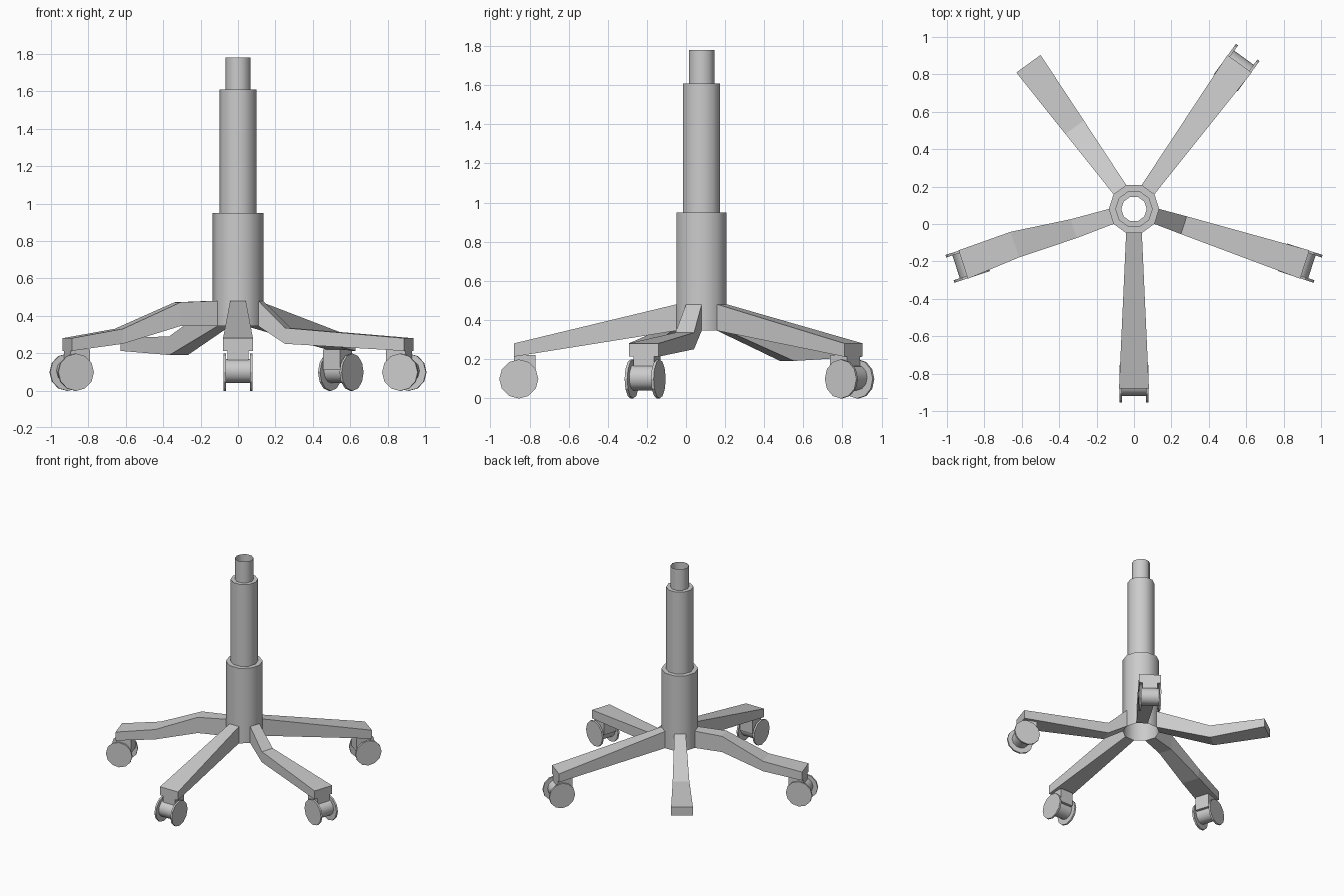
import bpy, bmesh
from math import radians, cos, sin
from mathutils import Matrix, Vector

if "Cube" in bpy.data.objects:
    bpy.data.objects.remove(bpy.data.objects["Cube"])

CENTRE = Vector((0, 0.08, 0))


def finish(bm, name, matrix=Matrix(), smooth=None, fix=True):
    if fix:
        bmesh.ops.recalc_face_normals(bm, faces=bm.faces)
    mesh = bpy.data.meshes.new(name)
    bm.to_mesh(mesh)
    bm.free()
    ob = bpy.data.objects.new(name, mesh)
    bpy.context.collection.objects.link(ob)
    ob.matrix_world = Matrix.Translation(CENTRE) @ matrix
    if smooth:
        bpy.ops.object.select_all(action='DESELECT')
        ob.select_set(True)
        bpy.context.view_layer.objects.active = ob
        bpy.ops.object.shade_smooth_by_angle(angle=radians(smooth))
    return ob


def loft(bm, rings, closed_end=False):
    rows = [[bm.verts.new(p) for p in ring] for ring in rings]
    n = len(rows[0])
    for a, b in zip(rows, rows[1:]):
        for i in range(n):
            j = (i + 1) % n
            bm.faces.new((a[i], a[j], b[j], b[i]))
    if closed_end:
        bm.faces.new(rows[-1])


# Stepped open gas-lift column, ten sided
def column():
    bm = bmesh.new()
    profile = [(0.135, 0.345), (0.135, 0.95), (0.10, 0.95),
               (0.10, 1.61), (0.068, 1.61), (0.068, 1.78)]
    loft(bm, [[(r * cos(radians(36 * i)), r * sin(radians(36 * i)), z)
               for i in range(10)] for r, z in profile])
    finish(bm, "column", smooth=40, fix=False)


# Leg along local +x; mid stations are (radius, half width, shift, bottom, top)
def leg(name, angle, mids):
    stations = [(0.128, 0.042, 0, 0.345, 0.48)] + mids + [(0.96, 0.08, 0, 0.212, 0.28)]
    bm = bmesh.new()
    loft(bm, [[(r, s - w, b), (r, s + w, b), (r, s + w, t), (r, s - w, t)]
              for r, w, s, b, t in stations], closed_end=True)
    finish(bm, name, Matrix.Rotation(radians(angle), 4, 'Z'))


def cylinder(bm, radius, y0, y1, x, z, sides):
    m = Matrix.Translation((x, (y0 + y1) / 2, z)) @ Matrix.Rotation(radians(90), 4, 'X')
    bmesh.ops.create_cone(bm, cap_ends=True, segments=sides, radius1=radius,
                          radius2=radius, depth=y1 - y0, matrix=m)


# Twin-disc caster with a hub and a mounting block
def caster(name, angle):
    rot = Matrix.Rotation(radians(angle), 4, 'Z')
    bm = bmesh.new()
    for y in (-0.078, 0.064):
        cylinder(bm, 0.10, y, y + 0.014, 0.935, 0.098, 12)
    finish(bm, name + "_wheels", rot)
    bm = bmesh.new()
    cylinder(bm, 0.065, -0.066, 0.066, 0.935, 0.105, 12)
    finish(bm, name + "_hub", rot, smooth=40)
    bm = bmesh.new()
    m = Matrix.Translation((0.905, 0, 0.165)) @ Matrix.Diagonal((0.11, 0.11, 0.11, 1))
    bmesh.ops.create_cube(bm, size=1, matrix=m)
    finish(bm, name + "_mount", rot)


column()

# Five legs, some bent out of line; one has lost its caster
legs = {
    "front": (-90, []),
    "right": (-18, [(0.28, 0.05, 0, 0.25, 0.335)]),
    "back_right": (54, []),
    "back_left": (126, [(0.54, 0.061, 0, 0.19, 0.29)]),
    "left": (198, [(0.34, 0.053, 0, 0.345, 0.472), (0.665, 0.072, -0.016, 0.25, 0.33)]),
}
for side, (angle, mids) in legs.items():
    leg(side + "_leg", angle, mids)
    if side != "back_left":
        caster(side + "_caster", angle)
